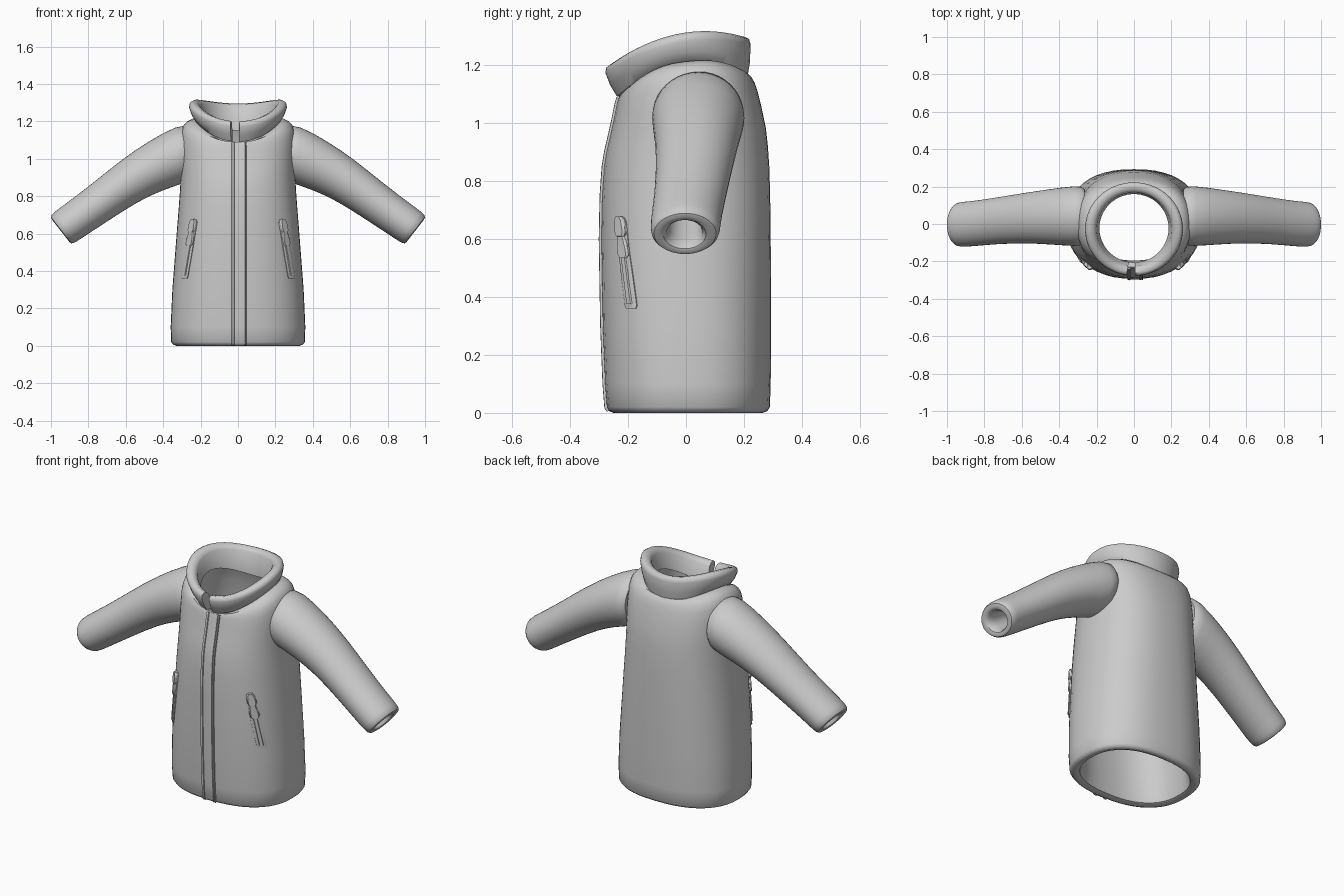
import bpy, math
from mathutils import Vector

if "Cube" in bpy.data.objects:
    bpy.data.objects.remove(bpy.data.objects["Cube"])

grey = bpy.data.materials.new("grey_fabric")
grey.diffuse_color = (0.6, 0.6, 0.6, 1)
grey.use_nodes = True
grey.node_tree.nodes["Principled BSDF"].inputs["Base Color"].default_value = grey.diffuse_color
P = 2.4  # squareness of the coat cross-section


def make(name, verts, faces, angle=40, subsurf=0):
    me = bpy.data.meshes.new(name)
    me.from_pydata([tuple(v) for v in verts], [], faces)
    me.materials.append(grey)
    ob = bpy.data.objects.new(name, me)
    bpy.context.collection.objects.link(ob)
    bpy.ops.object.select_all(action='DESELECT')
    ob.select_set(True)
    bpy.context.view_layer.objects.active = ob
    bpy.ops.object.mode_set(mode='EDIT')
    bpy.ops.mesh.select_all(action='SELECT')
    bpy.ops.mesh.normals_make_consistent(inside=False)
    bpy.ops.object.mode_set(mode='OBJECT')
    if subsurf:
        m = ob.modifiers.new("smooth", 'SUBSURF')
        m.levels = m.render_levels = subsurf
    bpy.ops.object.shade_smooth_by_angle(angle=math.radians(angle))
    return ob


def loft(rings, closed_ring=True, closed_loft=True):
    """Join equal rings of points with quads."""
    n, m = len(rings[0]), len(rings)
    verts = [p for r in rings for p in r]
    faces = []
    for i in range(m if closed_loft else m - 1):
        j = (i + 1) % m
        for k in range(n if closed_ring else n - 1):
            l = (k + 1) % n
            faces.append((i*n + k, i*n + l, j*n + l, j*n + k))
    return verts, faces


def spow(v, e):
    return math.copysign(abs(v) ** e, v)


# ---- Coat body: (level, half width, front y, back y), outside up then inside down
OUTER = [(0, .33, -.25, .265), (.006, .347, -.265, .28), (.02, .357, -.274, .289),
         (.1, .36, -.28, .292), (.3, .351, -.288, .293), (.6, .328, -.293, .292),
         (.75, .316, -.29, .29), (.85, .309, -.283, .287), (.93, .306, -.274, .282),
         (1.0, .307, -.263, .275), (1.08, .307, -.251, .26), (1.14, .303, -.243, .247),
         (1.175, .293, -.238, .236), (1.195, .275, -.235, .226), (1.21, .245, -.23, .213)]
INNER = [(1.2, .195, -.205, .17), (1.1, .235, -.195, .205), (.85, .25, -.225, .23),
         (.4, .275, -.228, .232), (.05, .295, -.215, .232), (.01, .305, -.225, .242)]


def level_z(t, s):
    """Tilt levels above the chest towards the neckline; s is -1 front, 1 back."""
    if t <= .85:
        return t
    top = 1.21 + .04*s - .08*s*s
    return .85 + (t - .85) * (top - .85) / .36


def body_ring(lv, n=48):
    t, hx, yf, yb = lv
    out = []
    for k in range(n):
        a = 2*math.pi*k/n
        c, s = math.cos(a), math.sin(a)
        out.append((hx*spow(c, 2/P), (yf + yb)/2 + (yb - yf)/2*spow(s, 2/P), level_z(t, s)))
    return out


make("coat_body", *loft([body_ring(l) for l in OUTER + INNER]), angle=50)


# ---- Collar: open sweep; (half width, front y, back y, front z, side z, back z)
COLLAR = [(.232, -.238, .213, 1.09, 1.21, 1.16), (.25, -.262, .221, 1.13, 1.24, 1.21),
          (.262, -.278, .223, 1.172, 1.277, 1.27), (.258, -.275, .218, 1.19, 1.296, 1.288),
          (.242, -.262, .204, 1.2, 1.306, 1.295), (.215, -.24, .182, 1.195, 1.3, 1.29),
          (.2, -.225, .168, 1.18, 1.28, 1.275), (.185, -.205, .16, 1.09, 1.19, 1.15)]
sections, n = [], 48
a0, a1 = math.radians(-88.5), math.radians(261)
for k in range(n + 1):
    a = a0 + (a1 - a0)*k/n
    c, s = math.cos(a), math.sin(a)
    sections.append([(hx*c, (yf + yb)/2 + (yb - yf)/2*s,
                      zs + (zb - zf)/2*s + ((zb + zf)/2 - zs)*s*s)
                     for hx, yf, yb, zf, zs, zb in COLLAR])
v, f = loft(sections, True, False)
m = len(COLLAR)
f += [tuple(range(m)), tuple(range(n*m, n*m + m))]
make("collar", v, f, angle=50)

# ---- Sleeves: (top x, top z, bottom x, bottom z, front y, back y), out then back inside
SLEEVE = [(.25, 1.18, .25, .89, -.115, .2), (.32, 1.185, .30, .862, -.122, .208),
          (.48, 1.095, .40, .832, -.112, .19), (.62, 1.0, .53, .772, -.104, .17),
          (.78, .868, .67, .682, -.108, .145), (.92, .762, .80, .597, -.121, .124),
          (.985, .715, .866, .553, -.125, .12), (1.009, .69, .892, .54, -.118, .112),
          (.985, .66, .91, .565, -.075, .065), (.95, .665, .89, .59, -.058, .05),
          (.80, .775, .73, .68, -.06, .06), (.5, .99, .46, .89, -.06, .09),
          (.27, 1.08, .27, .97, -.05, .12)]
for side, label in ((1, "left"), (-1, "right")):
    rings = []
    for tx, tz, bx, bz, yf, yb in SLEEVE:
        ring = []
        for k in range(20):
            a = 2*math.pi*k/20
            u = (1 + math.sin(a))/2
            ring.append((side*(bx + (tx - bx)*u), (yf + yb)/2 + (yb - yf)/2*math.cos(a),
                         bz + (tz - bz)*u))
        rings.append(ring)
    make(label + "_sleeve", *loft(rings), angle=60, subsurf=1)


# ---- Raised bars that follow the coat front
def surf(x, t):
    for lo, hi in zip(OUTER, OUTER[1:]):
        if lo[0] <= t <= hi[0]:
            break
    u = (t - lo[0])/(hi[0] - lo[0])
    hx, yf, yb = (lo[i] + (hi[i] - lo[i])*u for i in (1, 2, 3))
    q = max(0, 1 - abs(x/hx)**P)
    return Vector((x, (yf + yb)/2 - (yb - yf)/2*q**(1/P), level_z(t, -q**.5)))


def normal(x, t):
    e = .002
    return (surf(x + e, t) - surf(x - e, t)).cross(surf(x, t + e) - surf(x, t - e)).normalized()


def bar(name, path, h):
    """path holds (x, level, half width); h is the height above the cloth."""
    secs = []
    for x, t, w in path:
        nv = normal(x, t)
        secs.append([surf(x + w*p, t) + nv*d for p, d in
                     ((-1, -.008), (-1, h*.6), (-.75, h), (.75, h), (1, h*.6), (1, -.008))])
    v, f = loft(secs, True, False)
    L = len(v)
    make(name, v, f + [tuple(range(6)), tuple(range(L - 6, L))], angle=35)


# Front zip: flat panel with a rib on each side
LEVELS = [.008, .02, .1, .3, .6, .75, .85, .93, 1.0, 1.08, 1.14, 1.175, 1.2]
bar("front_placket", [(.004, t, .034) for t in LEVELS], .003)
for name, x, w in (("zip_edge_right", -.027, .008), ("zip_edge_left", .034, .005),
                   ("zip_edge_left_outer", .045, .004)):
    bar(name, [(x, t, w) for t in LEVELS], .008)

# Slanted pocket zips with slider and pull tab
for side, label in ((1, "left"), (-1, "right")):
    def slant(pts):
        return [(side*(.235 + (.67 - t)*.165), t, w) for t, w in pts]
    bar(label + "_pocket_welt",
        slant([(.675, .012), (.66, .019), (.56, .019), (.46, .019), (.37, .018), (.36, .014)]), .006)
    bar(label + "_pocket_zip", slant([(.65, .008), (.55, .008), (.45, .008), (.375, .008)]), .010)
    bar(label + "_zip_slider",
        slant([(.676, .008), (.665, .016), (.64, .019), (.62, .019), (.608, .013)]), .018)
    bar(label + "_zip_pull",
        slant([(.615, .008), (.6, .014), (.57, .019), (.545, .019), (.533, .011)]), .014)
